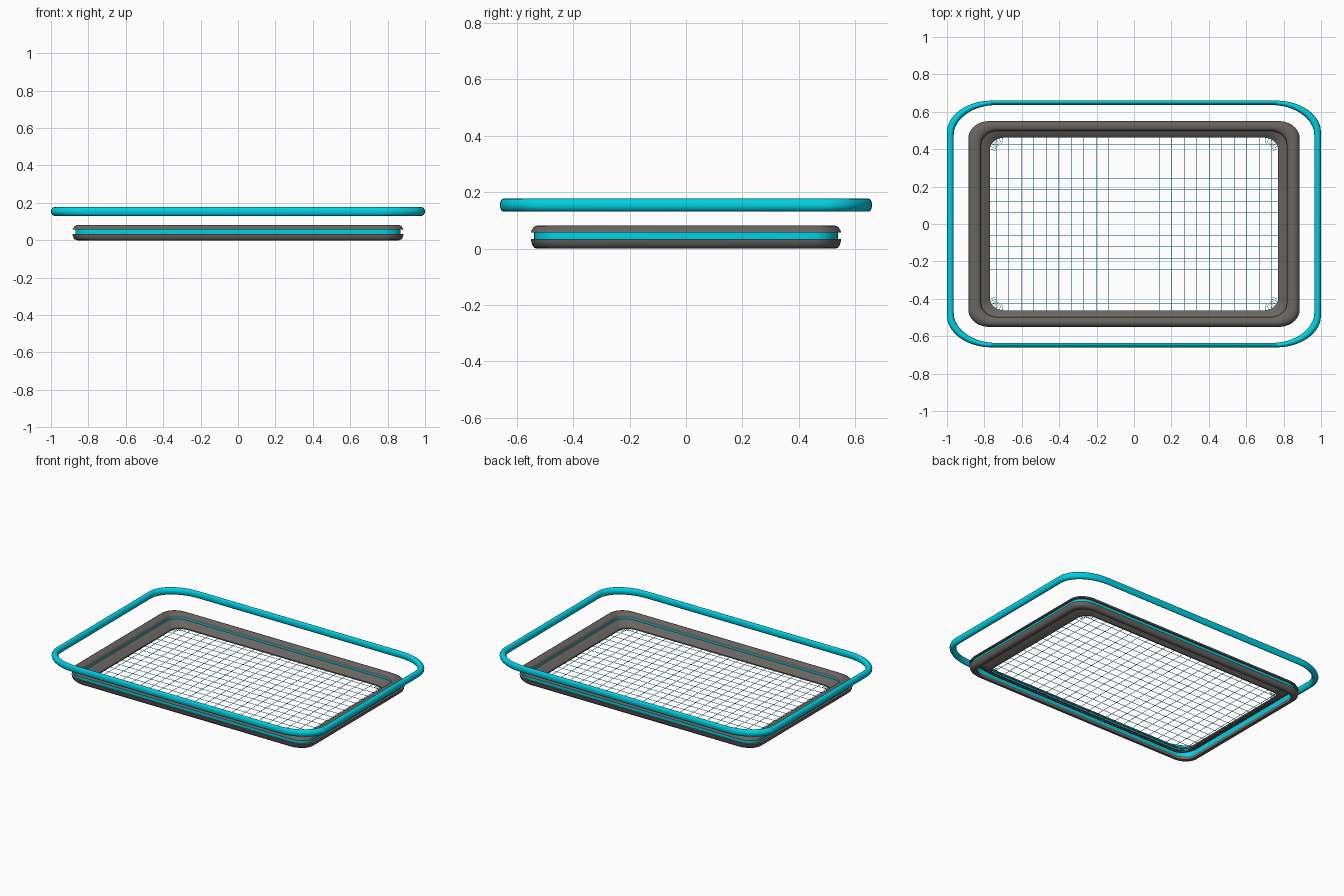
import bpy, bmesh, math
from mathutils import Matrix, Vector

if "Cube" in bpy.data.objects:
    bpy.data.objects.remove(bpy.data.objects["Cube"])


def material(name, rgb):
    m = bpy.data.materials.new(name)
    m.diffuse_color = (*rgb, 1)
    m.use_nodes = True
    m.node_tree.nodes["Principled BSDF"].inputs["Base Color"].default_value = m.diffuse_color
    return m


CYAN = material("cyan", (0.0, 0.64, 0.78))
GREY = material("warm_grey", (0.14, 0.13, 0.12))


def rounded_rect(a, b, rx, ry, n=10):
    """Points round a rectangle of half-size a, b with elliptical corners."""
    pts = []
    for q, (sx, sy) in enumerate(((1, 1), (-1, 1), (-1, -1), (1, -1))):
        for i in range(n + 1):
            t = math.pi / 2 * (q + i / n)
            pts.append((sx * (a - rx) + rx * math.cos(t), sy * (b - ry) + ry * math.sin(t)))
    return pts


def finish(name, bm, mat, smooth=True):
    bmesh.ops.recalc_face_normals(bm, faces=bm.faces)
    mesh = bpy.data.meshes.new(name)
    bm.to_mesh(mesh)
    bm.free()
    mesh.materials.append(mat)
    ob = bpy.data.objects.new(name, mesh)
    bpy.context.collection.objects.link(ob)
    if smooth:
        bpy.ops.object.select_all(action='DESELECT')
        ob.select_set(True)
        bpy.context.view_layer.objects.active = ob
        bpy.ops.object.shade_smooth_by_angle(angle=math.radians(40))
    return ob


def sweep_frame(name, profile, mat, a, b, rx, ry, squash):
    """Sweep a closed (inset, z) profile round the rounded rectangle."""
    bm = bmesh.new()
    loops = []
    for d, z in profile:
        e = d * squash
        pts = rounded_rect(a - d, b - e, rx - d * 0.3, ry - e * 0.3)
        loops.append([bm.verts.new((x, y, z)) for x, y in pts])
    n = len(loops[0])
    for k in range(len(loops)):
        lo, hi = loops[k], loops[(k + 1) % len(loops)]
        for i in range(n):
            j = (i + 1) % n
            bm.faces.new((lo[i], lo[j], hi[j], hi[i]))
    return finish(name, bm, mat)


# Floating top hoop: oval section
hoop = [(0.018 - 0.018 * math.cos(t), 0.154 + 0.023 * math.sin(t))
        for t in (2 * math.pi * i / 16 for i in range(16))]
sweep_frame("top_hoop", hoop, CYAN, 1.0, 0.66, 0.24, 0.17, 0.66)

FRAME = dict(a=0.885, b=0.55, rx=0.11, ry=0.09, squash=0.77)

# Upper rim: domed shell overhanging inwards
upper = [(0.0, 0.057), (0.003, 0.064), (0.010, 0.074), (0.020, 0.080),
         (0.032, 0.082), (0.050, 0.080), (0.060, 0.075), (0.068, 0.064), (0.068, 0.057)]
sweep_frame("upper_rim", upper, GREY, **FRAME)

# Lower rim: narrower bullnose, leaving a channel open underneath
lower = [(0.0, 0.033), (0.002, 0.022), (0.007, 0.010), (0.016, 0.002),
         (0.026, 0.0), (0.040, 0.0), (0.040, 0.012), (0.030, 0.033)]
sweep_frame("lower_rim", lower, GREY, **FRAME)

# Cyan walls between the rims, outside and inside
outer_wall = [(0.015, 0.020), (0.015, 0.058), (0.034, 0.058), (0.034, 0.020)]
sweep_frame("outer_band", outer_wall, CYAN, **FRAME)
inner_wall = [(0.060, 0.036), (0.060, 0.058), (0.065, 0.058), (0.065, 0.036)]
sweep_frame("inner_band", inner_wall, CYAN, **FRAME)

# Inner sloping lip that holds the net
lip = [(0.058, 0.046), (0.068, 0.045), (0.115, 0.012), (0.115, 0.004), (0.104, 0.004), (0.058, 0.038)]
sweep_frame("inner_lip", lip, GREY, **FRAME)

# Net of thin wires, clipped to the rounded opening
A, B, R, Z, W = 0.775, 0.468, 0.085, 0.008, 0.002


def wire(bm, p, q):
    p, q = Vector(p), Vector(q)
    d = q - p
    mat = (Matrix.Translation((*((p + q) / 2), Z))
           @ Matrix.Rotation(math.atan2(d.y, d.x), 4, 'Z')
           @ Matrix.Diagonal((d.length, W, W, 1)))
    bmesh.ops.create_cube(bm, size=1, matrix=mat)


def reach(pos, half, other):
    over = max(0, abs(pos) - (half - R))
    return other - R + math.sqrt(max(0, R * R - over * over))


bm = bmesh.new()
for i in range(-11, 12):
    x = i * 0.067
    h = reach(x, A, B)
    wire(bm, (x, -h), (x, h))
for i in range(-7, 8):
    y = i * 0.061
    h = reach(y, B, A)
    wire(bm, (-h, y), (h, y))
# Short fanned wires in the four corners
for sx in (-1, 1):
    for sy in (-1, 1):
        for i in range(1, 8):
            t = math.pi / 2 * i / 8
            c, s = math.cos(t), math.sin(t)
            wire(bm, *[(sx * (A - R + r * c), sy * (B - R + r * s)) for r in (0.05, R)])
finish("net", bm, CYAN, smooth=False)
